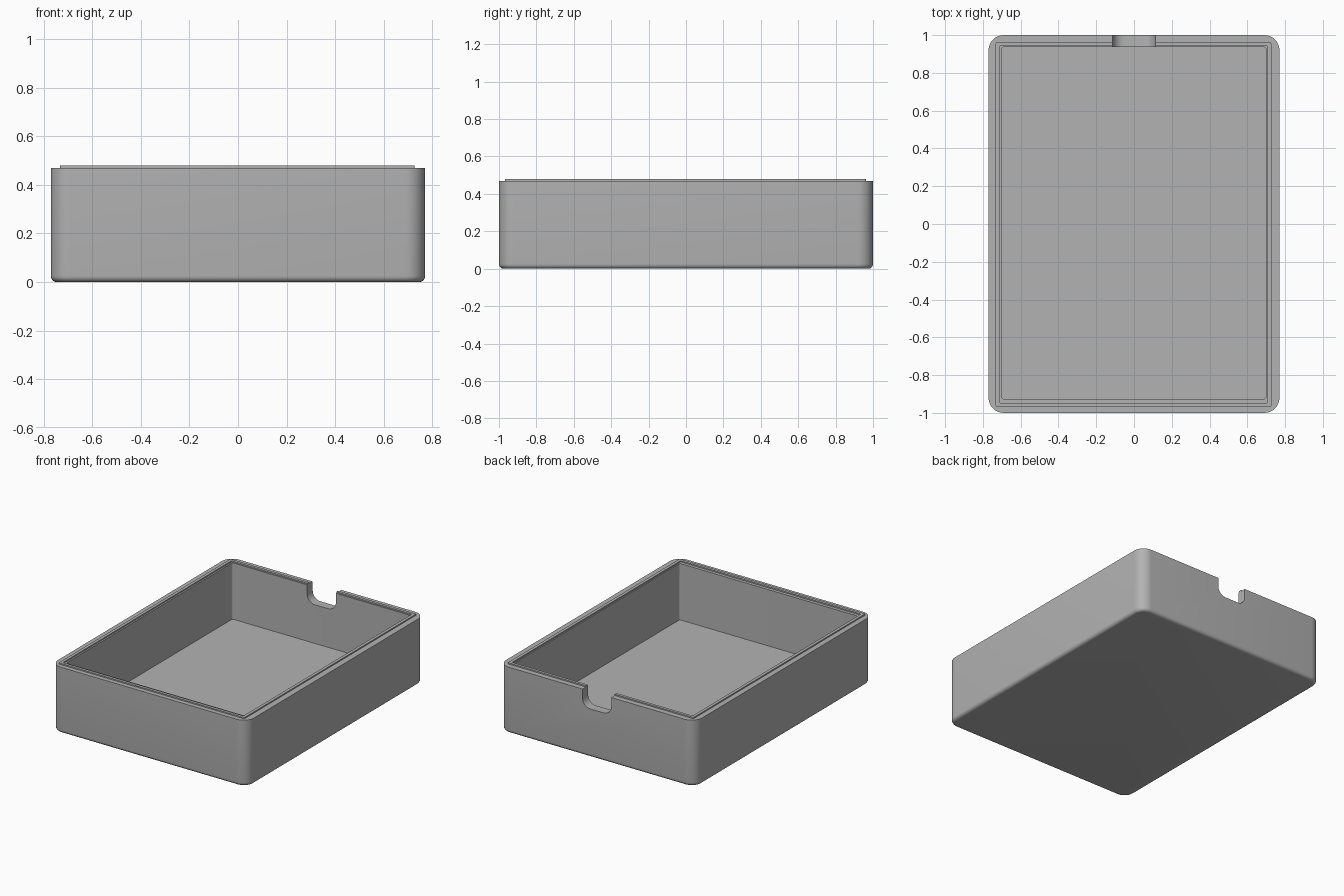
import bpy
import bmesh
from math import cos, sin, pi

cube = bpy.data.objects.get("Cube")
if cube:
    bpy.data.objects.remove(cube)

grey = bpy.data.materials.new("plain_grey")
grey.use_nodes = True
colour = (0.45, 0.45, 0.45, 1)
grey.diffuse_color = colour
grey.node_tree.nodes["Principled BSDF"].inputs["Base Color"].default_value = colour

HEIGHT, FLOOR, FILLET, STEPS = 0.47, 0.07, 0.025, 8


def ring(bm, x0, x1, y0, y1, z, radius):
    """Rounded rectangle of vertices at height z."""
    corners = [(x1, y1, -1, -1), (x0, y1, 1, -1), (x0, y0, 1, 1), (x1, y0, -1, 1)]
    verts = []
    for k, (x, y, sx, sy) in enumerate(corners):
        for i in range(STEPS + 1):
            a = (k + i / STEPS) * pi / 2
            verts.append(bm.verts.new((x + radius * (sx + cos(a)),
                                       y + radius * (sy + sin(a)), z)))
    return verts


def finish(name, bm):
    bmesh.ops.recalc_face_normals(bm, faces=bm.faces)
    mesh = bpy.data.meshes.new(name)
    bm.to_mesh(mesh)
    bm.free()
    obj = bpy.data.objects.new(name, mesh)
    bpy.context.collection.objects.link(obj)
    mesh.materials.append(grey)
    return obj


# Open box lofted from the base, up the outside, over the lip and down to the floor
bm = bmesh.new()
rings = []
for i in range(7):
    a = i / 6 * pi / 2
    d = FILLET * (1 - sin(a))
    rings.append(ring(bm, -0.77 + d, 0.77 - d, -1 + d, 1 - d,
                      FILLET * (1 - cos(a)), 0.08 - d))
rings.append(ring(bm, -0.77, 0.77, -1, 1, HEIGHT, 0.08))
lip_outer = (-0.732, 0.727, -0.968, 0.962)
lip_inner = (-0.711, 0.706, -0.948, 0.942)
cavity = (-0.7, 0.698, -0.926, 0.937)
for bounds, z, radius in [(lip_outer, HEIGHT, 0.008), (lip_outer, 0.479, 0.008),
                          (lip_inner, 0.479, 0.006), (lip_inner, HEIGHT, 0.006),
                          (cavity, HEIGHT, 0.012), (cavity, FLOOR, 0.012)]:
    rings.append(ring(bm, *bounds, z, radius))
for low, high in zip(rings, rings[1:]):
    for i in range(len(low)):
        j = (i + 1) % len(low)
        bm.faces.new((low[i], low[j], high[j], high[i]))
bm.faces.new(rings[0])
bm.faces.new(rings[-1])
box = finish("box_body", bm)

# Cutter for the cable notch: a U shape with rounded lower corners
bm = bmesh.new()
half, bottom, r = 0.113, 0.345, 0.06
outline = [(half, 0.6), (-half, 0.6)]
for cx, start in ((r - half, pi), (half - r, 1.5 * pi)):
    for i in range(STEPS + 1):
        a = start + i / STEPS * pi / 2
        outline.append((cx + r * cos(a), bottom + r + r * sin(a)))
profile = bm.faces.new([bm.verts.new((x, 0.85, z)) for x, z in outline])
swept = bmesh.ops.extrude_face_region(bm, geom=[profile])
bmesh.ops.translate(bm, vec=(0, 0.3, 0),
                    verts=[g for g in swept["geom"] if isinstance(g, bmesh.types.BMVert)])
cutter = finish("notch_cutter", bm)
cutter.hide_render = True
cutter.hide_set(True)

cut = box.modifiers.new("back_notch", "BOOLEAN")
cut.operation = "DIFFERENCE"
cut.solver = "EXACT"
cut.object = cutter

# Apply the cut and shade the rounded edges smooth
bpy.context.view_layer.objects.active = box
box.select_set(True)
bpy.ops.object.modifier_apply(modifier=cut.name)
bpy.data.objects.remove(cutter)
bpy.ops.object.shade_smooth_by_angle(angle=pi / 6)
